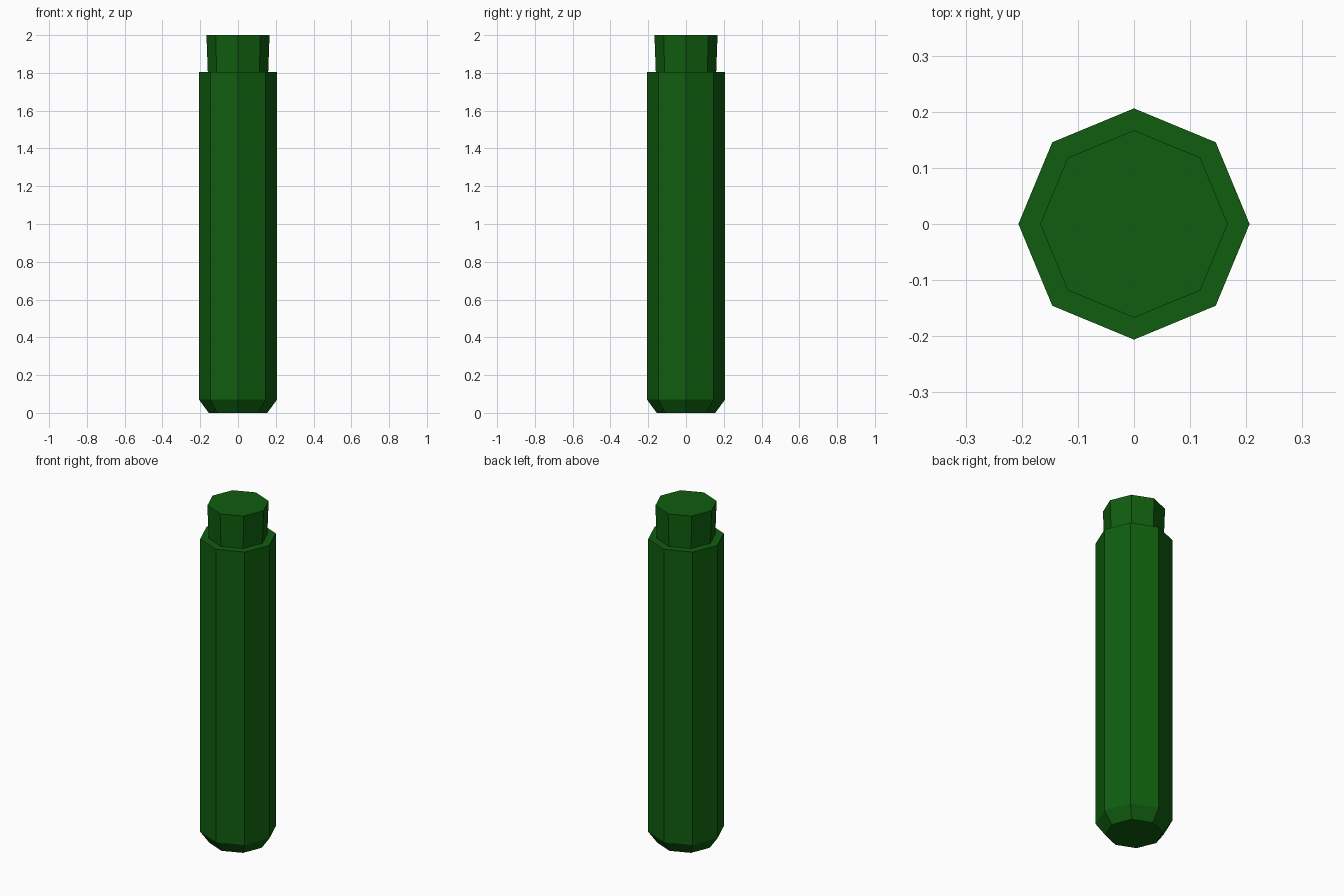
import bpy
import bmesh
from math import cos, sin, tau

SIDES = 8

cube = bpy.data.objects.get("Cube")
if cube:
    bpy.data.objects.remove(cube, do_unlink=True)

green = bpy.data.materials.new("dark_green")
green.use_nodes = True
colour = (0.005, 0.11, 0.005, 1.0)
green.diffuse_color = colour
green.node_tree.nodes["Principled BSDF"].inputs["Base Color"].default_value = colour


def lathe(name, profile):
    """Closed octagonal solid from (radius, height) rings, with corners on the axes."""
    bm = bmesh.new()
    rings = [[bm.verts.new((r * cos(tau * i / SIDES), r * sin(tau * i / SIDES), z))
              for i in range(SIDES)] for r, z in profile]
    for low, high in zip(rings, rings[1:]):
        for i in range(SIDES):
            j = (i + 1) % SIDES
            bm.faces.new((low[i], low[j], high[j], high[i]))
    bm.faces.new(rings[0][::-1])
    bm.faces.new(rings[-1])
    mesh = bpy.data.meshes.new(name)
    bm.to_mesh(mesh)
    bm.free()
    mesh.materials.append(green)
    obj = bpy.data.objects.new(name, mesh)
    bpy.context.collection.objects.link(obj)
    return obj


# Long body with a tapered foot, the shoulder, and a slightly flared neck
lathe("body", [(0.155, 0), (0.206, 0.07), (0.206, 1.805),
               (0.16, 1.805), (0.167, 2.0)])
